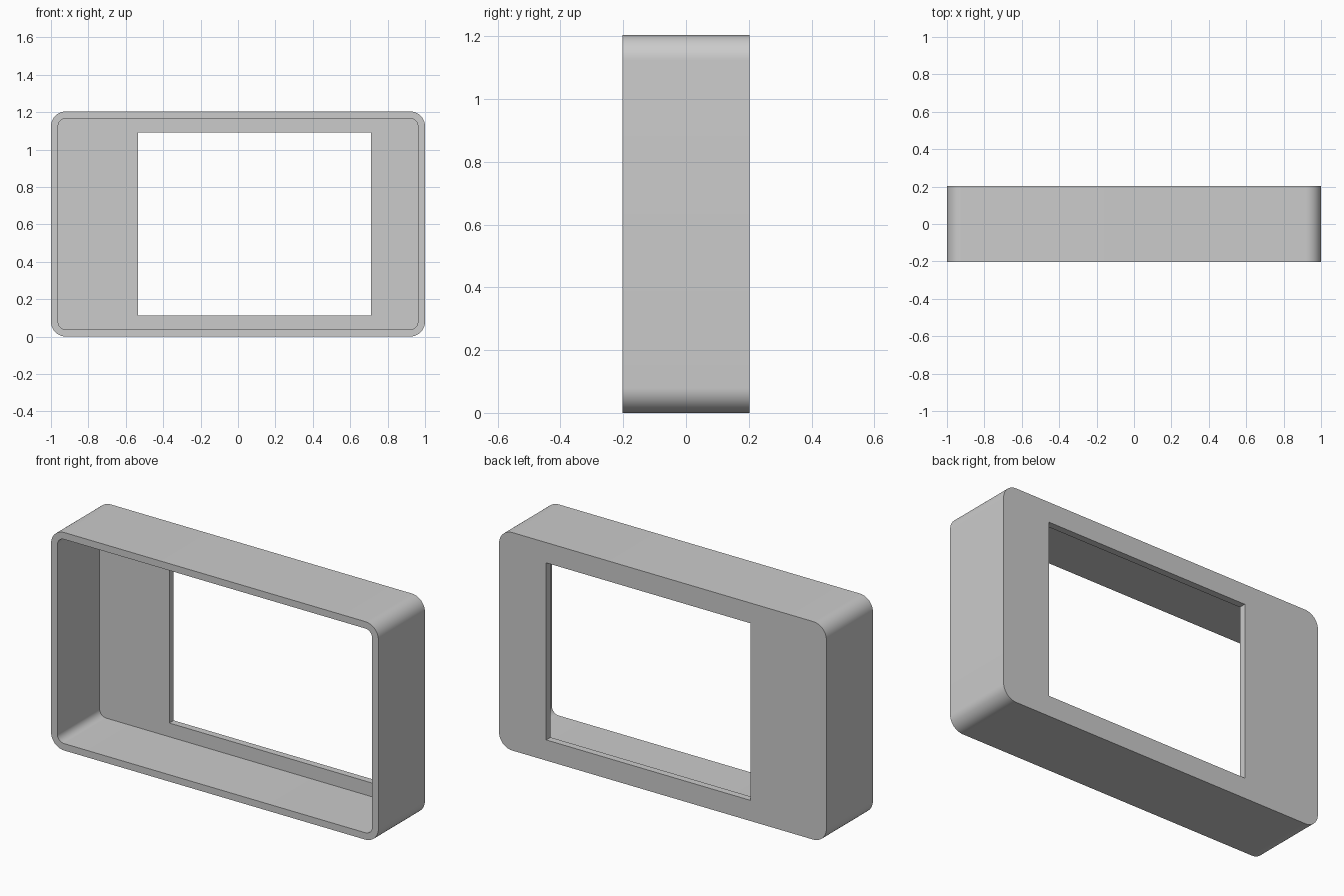
import bpy
import bmesh
import math

# Remove the default object
cube = bpy.data.objects.get("Cube")
if cube:
    bpy.data.objects.remove(cube, do_unlink=True)

HEIGHT = 1.204
HALF_DEPTH = 0.203
WALL = 0.038
CORNER = 0.08

grey = bpy.data.materials.new("plain grey")
colour = (0.6, 0.6, 0.6, 1)
grey.use_nodes = True
grey.diffuse_color = colour
grey.node_tree.nodes["Principled BSDF"].inputs["Base Color"].default_value = colour


def rounded_outline(x0, x1, z0, z1, radius, steps=12):
    """Points of a rectangle in the xz plane, with optional rounded corners."""
    if radius == 0:
        return [(x1, z1), (x0, z1), (x0, z0), (x1, z0)]
    centres = [(x1 - radius, z1 - radius), (x0 + radius, z1 - radius),
               (x0 + radius, z0 + radius), (x1 - radius, z0 + radius)]
    points = []
    for quarter, (cx, cz) in enumerate(centres):
        for i in range(steps + 1):
            a = (quarter + i / steps) * math.pi / 2
            points.append((cx + radius * math.cos(a), cz + radius * math.sin(a)))
    return points


def prism(name, outline, y0, y1):
    """Extrude an outline from y0 to y1."""
    bm = bmesh.new()
    face = bm.faces.new([bm.verts.new((x, y0, z)) for x, z in outline])
    result = bmesh.ops.extrude_face_region(bm, geom=[face])
    moved = [v for v in result["geom"] if isinstance(v, bmesh.types.BMVert)]
    bmesh.ops.translate(bm, verts=moved, vec=(0, y1 - y0, 0))
    bmesh.ops.recalc_face_normals(bm, faces=bm.faces)
    mesh = bpy.data.meshes.new(name)
    bm.to_mesh(mesh)
    bm.free()
    mesh.materials.append(grey)
    obj = bpy.data.objects.new(name, mesh)
    bpy.context.collection.objects.link(obj)
    return obj


# Rounded case, hollow from the front, with an off-centre window in the back panel
case = prism("case", rounded_outline(-1, 1, 0, HEIGHT, CORNER),
             -HALF_DEPTH, HALF_DEPTH)
cavity = prism("cavity_cutter",
               rounded_outline(-1 + WALL, 1 - WALL, WALL, HEIGHT - WALL, CORNER - WALL),
               -HALF_DEPTH - 0.1, HALF_DEPTH - WALL)
window = prism("window_cutter", rounded_outline(-0.535, 0.712, 0.114, 1.092, 0),
               0, HALF_DEPTH + 0.1)

bpy.context.view_layer.objects.active = case
for cutter in (cavity, window):
    cut = case.modifiers.new(cutter.name, "BOOLEAN")
    cut.operation = "DIFFERENCE"
    cut.solver = "EXACT"
    cut.object = cutter
    bpy.ops.object.modifier_apply(modifier=cut.name)
    bpy.data.objects.remove(cutter, do_unlink=True)

# Smooth corners, crisp edges
bpy.ops.object.select_all(action="DESELECT")
case.select_set(True)
bpy.ops.object.shade_smooth_by_angle(angle=math.radians(30))
